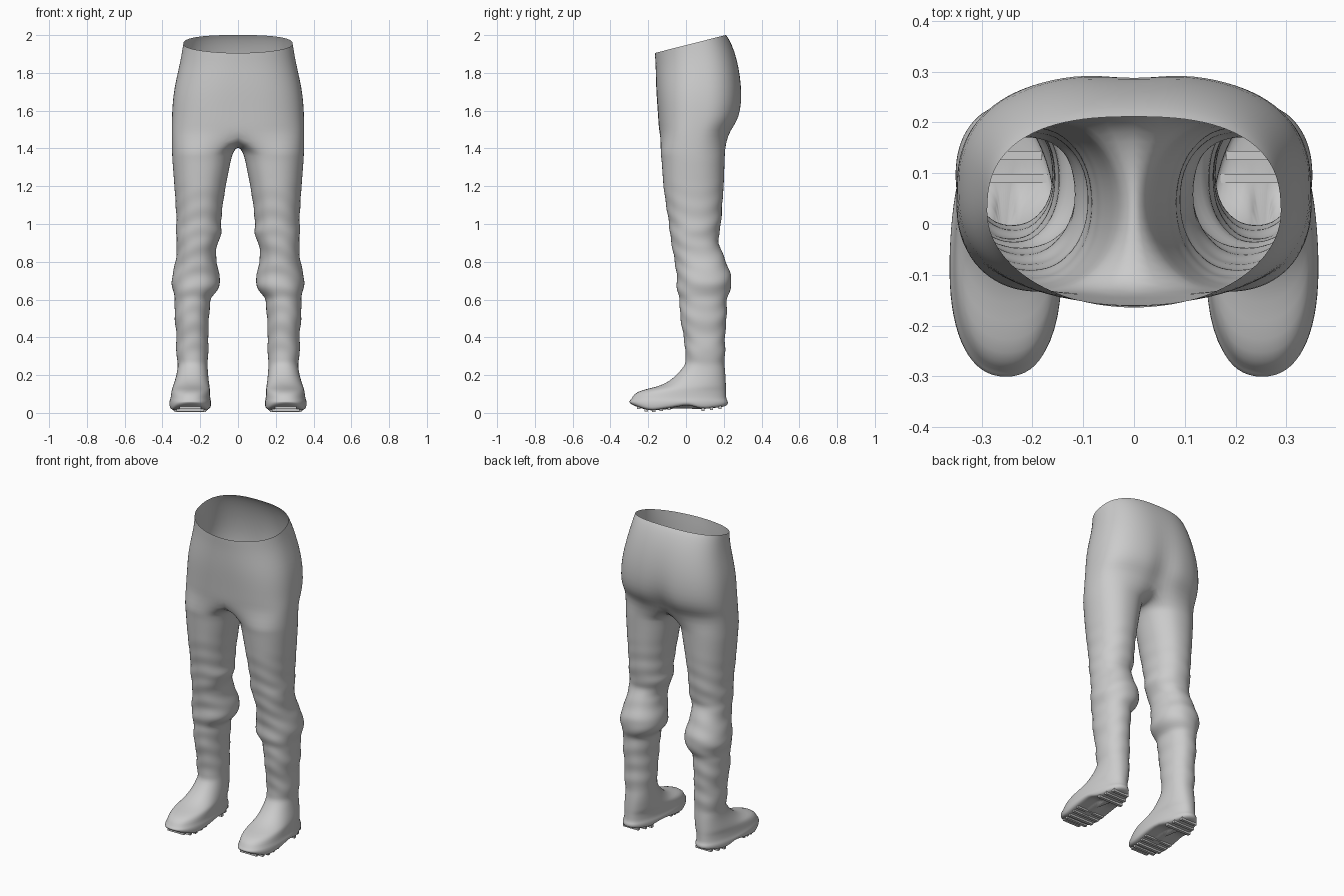
import bpy, bmesh, math
from mathutils import Matrix

if "Cube" in bpy.data.objects:
    bpy.data.objects.remove(bpy.data.objects["Cube"])

# Ring angles: 25 outer points (shared with the hips) and 7 inner-thigh points
ANG = [math.radians(-120 + 10 * k) for k in range(25)] + \
      [math.radians(120 + 15 * k) for k in range(1, 8)]


def pw(v, p):
    return math.copysign(abs(v) ** p, v)


def lerp_table(rows, key):
    for a, b in zip(rows, rows[1:]):
        if a[0] >= key >= b[0]:
            t = (a[0] - key) / (a[0] - b[0])
            return [u + (v - u) * t for u, v in zip(a, b)]
    return list(rows[-1] if key < rows[-1][0] else rows[0])


def sole(y):
    pts = [(0.3, .037), (0.22, .034), (0.07, .018), (0.03, .045),
           (-0.06, .03), (-0.19, .010), (-0.31, .048)]
    return lerp_table(pts, y)[1]


# Hips: height at y=0, tilt, half width, front y, back y, front roundness, cleft depth
HIPS = [(1.947, .253, .29, -.165, .212, 1.0, 0),
        (1.925, .24, .293, -.164, .228, .97, 0),
        (1.87, .18, .302, -.161, .257, .92, 0),
        (1.80, .10, .318, -.160, .282, .87, .003),
        (1.72, .04, .337, -.158, .297, .82, .008),
        (1.64, 0, .347, -.153, .299, .78, .016),
        (1.57, 0, .350, -.148, .288, .76, .03),
        (1.52, 0, .351, -.145, .262, .75, .035),
        (1.475, 0, .351, -.140, .228, .75, .02)]

# Leg: height, inner x, outer x, front y, back y
LEG = [(1.385, .022, .35, -.136, .207), (1.34, .036, .348, -.13, .205),
       (1.2, .064, .337, -.12, .200), (1.1, .08, .330, -.106, .192),
       (1.0, .09, .325, -.09, .186), (.96, .085, .33, -.086, .178),
       (.91, .10, .325, -.08, .17), (.86, .118, .325, -.07, .188),
       (.80, .112, .33, -.06, .212), (.74, .10, .347, -.05, .236),
       (.69, .09, .352, -.048, .244), (.65, .105, .346, -.05, .236),
       (.61, .143, .335, -.036, .217), (.50, .154, .336, -.03, .215),
       (.40, .156, .324, -.012, .206), (.33, .156, .33, -.004, .208),
       (.26, .160, .318, -.002, .203)]

# Boot: height, inner x, outer x, front y, back y, toe widening
BOOT = [(.235, .16, .32, -.02, .206, 0), (.20, .157, .326, -.05, .209, .03),
        (.165, .154, .336, -.092, .211, .08), (.138, .15, .345, -.15, .212, .1),
        (.122, .149, .35, -.235, .212, .12), (.10, .148, .353, -.277, .213, .12),
        (.072, .147, .357, -.29, .214, .12), (.062, .142, .363, -.302, .223, .12)]


def hip_ring(bm, z, tilt, hx, y0, y1, pf, dip):
    ring, cy, hy = [], (y0 + y1) / 2, (y1 - y0) / 2
    for k in range(25):
        a = ANG[k] * .75
        p = pf if a < 0 else .78
        x = 0 if k in (0, 24) else hx * pw(math.cos(a), p)
        y = cy + hy * pw(math.sin(a), p)
        if a > 0:
            y -= dip * math.exp(-(x / .06) ** 2)
        ring.append(bm.verts.new((x, y, z + tilt * y)))
    return ring


def leg_ring(bm, z, x0, x1, y0, y1, egg=0, p=.92, fold=0, zf=None):
    ring = []
    for a in ANG:
        s, c = pw(math.sin(a), p), pw(math.cos(a), p)
        r = 1 + fold * math.sin(z * 62 + 2.2 * math.sin(a + 1) + 1.5 * math.cos(2 * a))
        x = (x0 + x1) / 2 + (x1 - x0) / 2 * c * r * (1 - egg * s)
        y = (y0 + y1) / 2 + (y1 - y0) / 2 * s * r
        ring.append(bm.verts.new((x, y, zf(y) + z if zf else z)))
    return ring


def bridge(bm, a, b, closed=True):
    n = len(a)
    for i in range(n if closed else n - 1):
        j = (i + 1) % n
        bm.faces.new((a[i], b[i], b[j], a[j]))


def finish(bm, name, subdiv):
    bmesh.ops.recalc_face_normals(bm, faces=bm.faces)
    me = bpy.data.meshes.new(name)
    bm.to_mesh(me)
    bm.free()
    ob = bpy.data.objects.new(name, me)
    bpy.context.collection.objects.link(ob)
    m = ob.modifiers.new("mirror", 'MIRROR')
    m.merge_threshold = .0005
    if subdiv:
        ob.modifiers.new("smooth", 'SUBSURF').levels = subdiv
        ob.modifiers["smooth"].render_levels = subdiv
        for f in me.polygons:
            f.use_smooth = True
    return ob


bm = bmesh.new()

# Hips, open at the waist
rings = [hip_ring(bm, *row) for row in HIPS]
for a, b in zip(rings, rings[1:]):
    bridge(bm, a, b, closed=False)

# Crotch seam on the mirror plane
last = rings[-1]
yb, yf = last[24].co.y, last[0].co.y
for k in range(1, 8):
    t = k / 8
    z = 1.412 + .063 * abs(2 * t - 1) ** 2.5
    last.append(bm.verts.new((0, yb + (yf - yb) * t, z)))

# Trouser leg with soft fabric folds
z = 1.385
while z > .26:
    row = lerp_table(LEG, z)
    amount = .02 * min(1, max(0, (1.25 - z) / .25)) * min(1, (z - .2) / .15)
    ring = leg_ring(bm, *row, fold=amount)
    bridge(bm, last, ring)
    last = ring
    z -= .025

# Boot upper, welt and curved sole
for row in BOOT:
    ring = leg_ring(bm, *row, p=.88)
    bridge(bm, last, ring)
    last = ring
for h, g in ((.012, 0), (.002, .008), (0, .03), (0, .06), (0, .085)):
    ring = leg_ring(bm, h, .142 + g, .363 - g, -.303 + g * 1.6, .224 - g * 1.6,
                    egg=.12, p=.88, zf=sole)
    bridge(bm, last, ring)
    last = ring
bm.faces.new(last)
finish(bm, "trousers_with_boots", 1)

# Tread bars under the forefoot and heel
bm = bmesh.new()
for y in (-.25, -.21, -.17, -.13, -.09, .09, .135, .18):
    w = .19 * math.sqrt(1 - ((y + .04) / .265) ** 2)
    bmesh.ops.create_cube(bm, size=1, matrix=Matrix.Translation((.253, y, sole(y)))
                          @ Matrix.Diagonal((w, .018, .018, 1)))
finish(bm, "boot_treads", 0)
